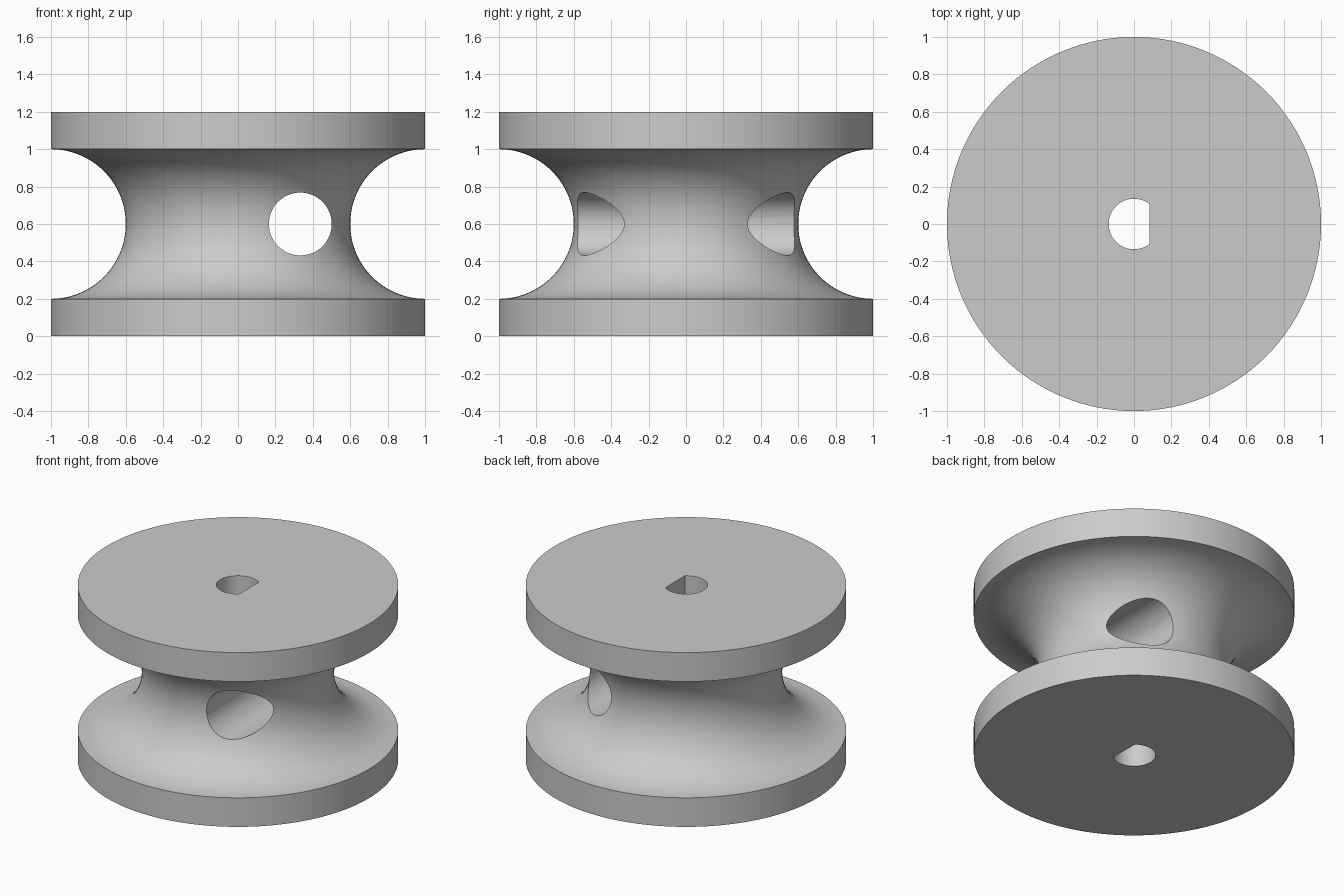
import bpy, bmesh
from math import sin, cos, pi, acos, radians
from mathutils import Matrix

cube = bpy.data.objects.get("Cube")
if cube:
    bpy.data.objects.remove(cube, do_unlink=True)

SEGMENTS = 128
RADIUS, HEIGHT, FLANGE = 1.0, 1.2, 0.2
GROOVE = HEIGHT / 2 - FLANGE

grey = bpy.data.materials.new("plain grey")
grey.use_nodes = True
colour = (0.6, 0.6, 0.6, 1)
grey.diffuse_color = colour
grey.node_tree.nodes["Principled BSDF"].inputs["Base Color"].default_value = colour


def make_object(name, bm):
    bmesh.ops.recalc_face_normals(bm, faces=bm.faces)
    mesh = bpy.data.meshes.new(name)
    bm.to_mesh(mesh)
    bm.free()
    mesh.materials.append(grey)
    obj = bpy.data.objects.new(name, mesh)
    bpy.context.collection.objects.link(obj)
    return obj


def lathe(name, profile):
    """Turn a list of (radius, z) points around the z axis."""
    bm = bmesh.new()
    rings = [[bm.verts.new((r * cos(2 * pi * i / SEGMENTS), r * sin(2 * pi * i / SEGMENTS), z))
              for i in range(SEGMENTS)] for r, z in profile]
    for low, high in zip(rings, rings[1:]):
        for i in range(SEGMENTS):
            j = (i + 1) % SEGMENTS
            bm.faces.new((low[i], low[j], high[j], high[i]))
    bm.faces.new(rings[0])
    bm.faces.new(rings[-1])
    return make_object(name, bm)


def prism(name, outline, length, matrix):
    """Extrude a flat outline both ways along its local z axis."""
    bm = bmesh.new()
    base = bm.faces.new([bm.verts.new((x, y, -length / 2)) for x, y in outline])
    top = bmesh.ops.extrude_face_region(bm, geom=[base])["geom"]
    bmesh.ops.translate(bm, vec=(0, 0, length),
                        verts=[v for v in top if isinstance(v, bmesh.types.BMVert)])
    bmesh.ops.transform(bm, matrix=matrix, verts=bm.verts)
    obj = make_object(name, bm)
    obj.hide_render = True
    return obj


# Pulley body: two flanges joined by a half-round groove
steps = 40
groove = [(RADIUS - GROOVE * sin(pi * i / steps), HEIGHT / 2 - GROOVE * cos(pi * i / steps))
          for i in range(steps + 1)]
pulley = lathe("pulley_wheel", [(RADIUS, 0)] + groove + [(RADIUS, HEIGHT)])

# D-shaped shaft bore with its flat towards +x
bore, flat = 0.135, 0.083
start = acos(flat / bore)
d_outline = [(bore * cos(a), bore * sin(a))
             for a in (start + (2 * pi - 2 * start) * i / 48 for i in range(49))]
shaft_cutter = prism("shaft_bore_cutter", d_outline, 2 * HEIGHT,
                     Matrix.Translation((0, 0, HEIGHT / 2)))

# Round cord hole running front to back beside the bore
hole = 0.168
circle = [(hole * cos(2 * pi * i / 64), hole * sin(2 * pi * i / 64)) for i in range(64)]
cord_cutter = prism("cord_hole_cutter", circle, 3 * RADIUS,
                    Matrix.Translation((0.333, 0, HEIGHT / 2)) @ Matrix.Rotation(pi / 2, 4, "X"))

# Cut both holes
bpy.ops.object.select_all(action="DESELECT")
bpy.context.view_layer.objects.active = pulley
pulley.select_set(True)
for cutter in (shaft_cutter, cord_cutter):
    cut = pulley.modifiers.new(cutter.name, "BOOLEAN")
    cut.operation = "DIFFERENCE"
    cut.solver = "EXACT"
    cut.object = cutter
    bpy.ops.object.modifier_apply(modifier=cut.name)
    bpy.data.objects.remove(cutter, do_unlink=True)

bpy.ops.object.shade_smooth_by_angle(angle=radians(30))
